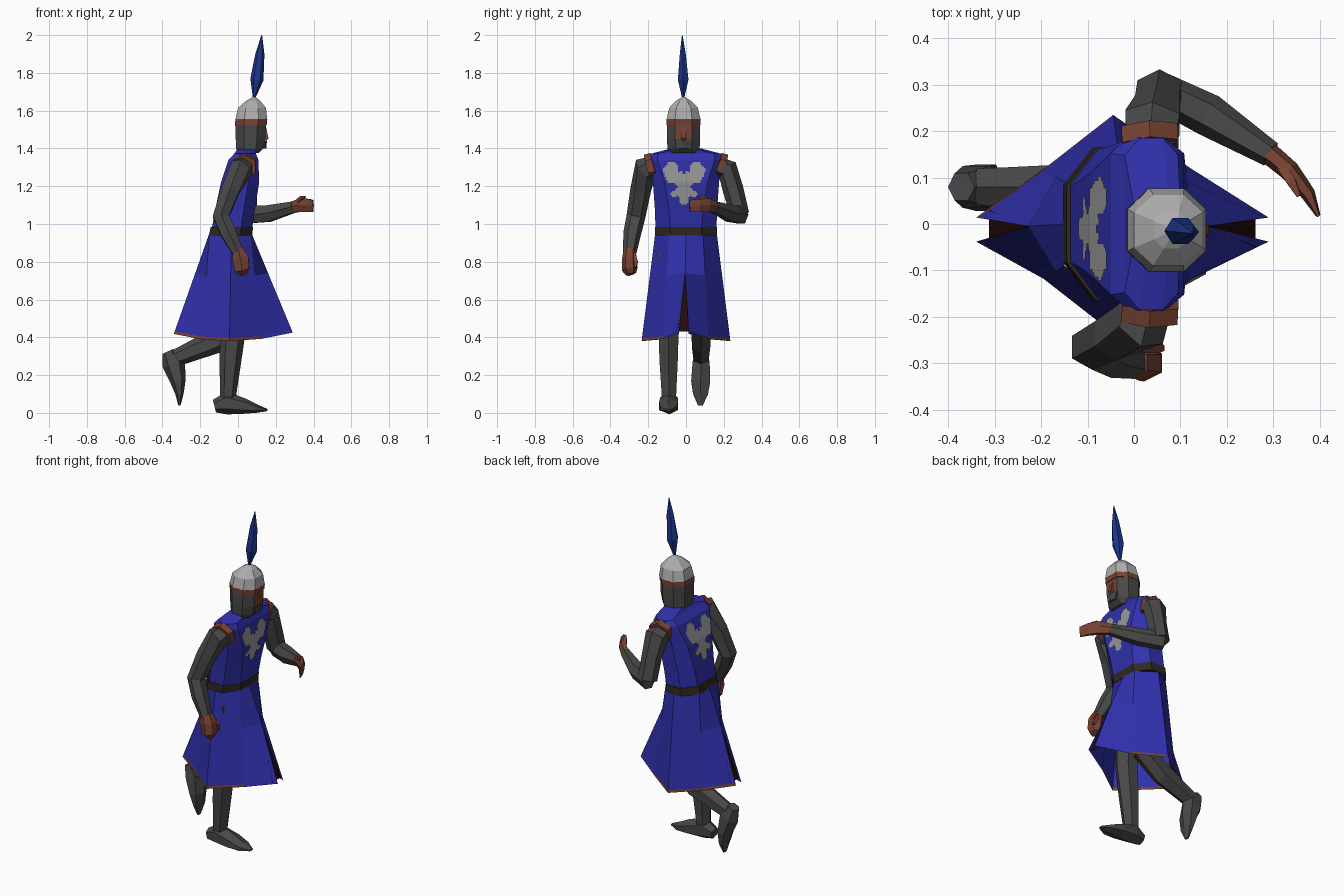
import bpy, bmesh, math
from mathutils import Vector
from mathutils.bvhtree import BVHTree


def mat(name, r, g, b):
    m = bpy.data.materials.new(name)
    m.diffuse_color = (r, g, b, 1)
    return m


BLUE = mat("blue cloth", 0.03, 0.03, 0.42)
STEEL = mat("pale steel", 0.42, 0.42, 0.42)
MAIL = mat("dark mail", 0.065, 0.065, 0.065)
SKIN = mat("red brown", 0.19, 0.055, 0.032)
BELT = mat("belt leather", 0.03, 0.022, 0.014)
DARK = mat("dark slit", 0.018, 0.003, 0.002)
CREST = mat("emblem grey", 0.32, 0.32, 0.32)
PLUME = mat("plume blue", 0.012, 0.035, 0.26)


def build(name, verts, faces, mats, rule=None, fix=True):
    """Mesh object; rule(centre, normal) gives a material index per face."""
    bm = bmesh.new()
    vs = [bm.verts.new(v) for v in verts]
    for f in faces:
        bm.faces.new([vs[i] for i in f])
    if fix:
        bmesh.ops.recalc_face_normals(bm, faces=bm.faces)
    bm.normal_update()
    if rule:
        for f in bm.faces:
            f.material_index = rule(f.calc_center_median(), f.normal)
    me = bpy.data.meshes.new(name)
    bm.to_mesh(me)
    bm.free()
    for m in mats:
        me.materials.append(m)
    bpy.context.collection.objects.link(bpy.data.objects.new(name, me))
    return verts, faces


def loft(name, rings, mats, rule=None, caps=True):
    n = len(rings[0])
    verts = [Vector(p) for r in rings for p in r]
    faces = [(a * n + i, a * n + (i + 1) % n, (a + 1) * n + (i + 1) % n, (a + 1) * n + i)
             for a in range(len(rings) - 1) for i in range(n)]
    if caps:
        faces += [tuple(range(n)), tuple(range(len(verts) - n, len(verts)))]
    return build(name, verts, faces, mats, rule)


def box8(z, xb, xf, hy, f=0.5, yc=0.0):
    """Eight-sided horizontal ring: back x, front x, half width."""
    d = (xf - xb) * 0.28
    half = [(xf, f * hy), (xf - d, hy), (xb + d, hy), (xb, f * hy)]
    return [(x, yc + y, z) for x, y in half] + [(x, yc - y, z) for x, y in reversed(half)]


def tube(name, pts, m, ref=(0, 1, 0), n=6):
    """Tapered limb through (x, y, z, half width along ref, half depth)."""
    ps = [Vector(p[:3]) for p in pts]
    rings = []
    for k, p in enumerate(pts):
        t = Vector()
        if k:
            t += (ps[k] - ps[k - 1]).normalized()
        if k < len(ps) - 1:
            t += (ps[k + 1] - ps[k]).normalized()
        t.normalize()
        u = Vector(ref)
        u = (u - t * u.dot(t)).normalized()
        w = t.cross(u)
        ang = [(i + 0.5) * math.tau / n for i in range(n)]
        rings.append([ps[k] + u * p[3] * math.cos(a) + w * p[4] * math.sin(a) for a in ang])
    loft(name, rings, [m])


# Tunic torso, leaning forward, and belt
torso = loft("tunic_torso", [
    box8(0.94, -0.145, 0.07, 0.16), box8(1.08, -0.12, 0.09, 0.165, 0.55),
    box8(1.22, -0.09, 0.112, 0.175, 0.65), box8(1.34, -0.05, 0.108, 0.19, 0.8),
    box8(1.372, -0.02, 0.095, 0.185, 0.8), box8(1.40, 0.0, 0.10, 0.08)], [BLUE])
loft("belt", [box8(0.94, -0.153, 0.075, 0.165), box8(0.985, -0.145, 0.08, 0.165)], [BELT])

# Emblem on chest and back: small cells laid on the torso surface
half = [(0, 1.262), (0.018, 1.285), (0.03, 1.27), (0.03, 1.30), (0.05, 1.33), (0.085, 1.325),
        (0.115, 1.285), (0.1, 1.25), (0.085, 1.215), (0.05, 1.212), (0.03, 1.195),
        (0.07, 1.165), (0.065, 1.14), (0.03, 1.15), (0.02, 1.11), (0, 1.1)]


def inside(y, z):
    hit = False
    for (ay, az), (by, bz) in zip(half, half[1:] + half[:1]):
        if (az > z) != (bz > z) and y < ay + (z - az) * (by - ay) / (bz - az):
            hit = not hit
    return hit


tree = BVHTree.FromPolygons(*torso)
S = 0.008
for side, label in ((1, "chest_emblem"), (-1, "back_emblem")):
    index, verts, faces = {}, [], []

    def corner(i, j):
        if (i, j) not in index:
            loc = tree.ray_cast(Vector((side, i * S - 0.01, j * S)), Vector((-side, 0, 0)))[0]
            index[i, j] = len(verts)
            verts.append(loc + Vector((side * 0.005, 0, 0)))
        return index[i, j]

    for i in range(-16, 16):
        for j in range(135, 170):
            if inside(abs((i + 0.5) * S), (j + 0.5) * S):
                q = [corner(i, j), corner(i + 1, j), corner(i + 1, j + 1), corner(i, j + 1)]
                faces.append(q if side > 0 else q[::-1])
    build(label, verts, faces, [CREST], fix=False)

# Skirt: two flared halves with a slit front and back, trimmed at the hem
waist = [(0.072, 0), (0.07, 0.09), (-0.035, 0.163), (-0.15, 0.09), (-0.152, 0)]
hem = [(0.29, 0, 0.425), (0.125, 0.118, 0.392), (-0.045, 0.235, 0.38),
       (-0.195, 0.118, 0.39), (-0.34, 0, 0.418)]
levels = [0, 0.4, 0.975, 1]
for s, label in ((1, "skirt_left"), (-1, "skirt_right")):
    verts = []
    for t in levels:
        gap = max(0, t - 0.4) / 0.6 * 0.026
        for k, (w, h) in enumerate(zip(waist, hem)):
            y = w[1] + (h[1] - w[1]) * t
            y = s * (gap if k in (0, 4) else y) - (0.012 * t if k in (0, 4) else 0)
            verts.append((w[0] + (h[0] - w[0]) * t, y, 0.95 + (h[2] - 0.95) * t))
    faces = [(r * 5 + k, r * 5 + k + 1, r * 5 + k + 6, r * 5 + k + 5)
             for r in range(3) for k in range(4)]
    faces = [f[::-1] if s < 0 else f for f in faces]
    build(label, verts, [f[::-1] for f in faces], [BLUE, SKIN],
          lambda c, n: int(c.z < 0.415 and abs(n.z) < 2 and c.z < 0.95 and
                           c.z < 0.43 - 0.0), fix=False)

# Dark lining seen through the slits
for label, x0, x1, x2 in (("front_slit", 0.155, 0.262, 1), ("back_slit", -0.224, -0.312, -1)):
    pts = [(x0, -0.005, 0.742), (x1, 0.03, 0.43), (x1, -0.05, 0.43)]
    build(label, pts, [(0, 2, 1) if x2 > 0 else (0, 1, 2)], [DARK], fix=False)

# Head: mail coif, face, brow band and pointed helmet
Y = -0.013
loft("mail_coif", [
    box8(1.375, 0.0, 0.11, 0.08, yc=Y), box8(1.40, -0.01, 0.135, 0.085, yc=Y),
    box8(1.45, -0.012, 0.145, 0.088, yc=Y), box8(1.53, -0.015, 0.148, 0.088, yc=Y)],
    [MAIL, SKIN], lambda c, n: int(c.z > 1.46 and n.x > 0.9))
loft("brow_band", [box8(1.525, -0.016, 0.152, 0.09, yc=Y),
                   box8(1.555, -0.014, 0.155, 0.09, yc=Y)], [SKIN])
loft("helmet", [
    box8(1.553, -0.014, 0.155, 0.09, yc=Y), box8(1.615, 0.0, 0.148, 0.076, yc=Y),
    box8(1.652, 0.043, 0.118, 0.04, yc=Y), box8(1.675, 0.083, 0.089, 0.003, yc=Y)], [STEEL])
tube("nose", [(0.145, Y, 1.51, 0.01, 0.006), (0.153, Y, 1.455, 0.018, 0.012),
              (0.147, Y, 1.44, 0.012, 0.004)], SKIN, n=4)
tube("chin_mail", [(0.135, Y, 1.44, 0.04, 0.018), (0.135, Y, 1.40, 0.03, 0.015)], MAIL)
tube("plume", [(0.085, -0.015, 1.665, 0.006, 0.006), (0.1, -0.015, 1.765, 0.032, 0.035),
               (0.116, -0.017, 1.9, 0.018, 0.024), (0.126, -0.02, 2.0, 0.002, 0.002)], PLUME)

# Arms: right one hangs, left one is bent across the front
up = (0, 0, 1)
tube("right_arm", [(0.035, -0.17, 1.3, 0.055, 0.06), (0.015, -0.215, 1.29, 0.062, 0.07),
                   (-0.04, -0.24, 1.18, 0.055, 0.055), (-0.09, -0.265, 1.04, 0.05, 0.05),
                   (-0.05, -0.285, 0.95, 0.047, 0.047), (0.0, -0.298, 0.85, 0.034, 0.036)],
     MAIL, (1, 0, 0))
tube("left_arm", [(0.035, 0.17, 1.3, 0.06, 0.055), (0.04, 0.22, 1.285, 0.068, 0.06),
                  (0.05, 0.25, 1.18, 0.055, 0.055), (0.055, 0.285, 1.05, 0.055, 0.05)],
     MAIL, (1, 0, 0))
tube("left_forearm", [(0.04, 0.295, 1.05, 0.055, 0.04), (0.16, 0.235, 1.055, 0.05, 0.046),
                      (0.295, 0.15, 1.09, 0.034, 0.028)], MAIL, up)
for s, label in ((-1, "right"), (1, "left")):
    tube(label + "_shoulder_trim", [(0.035, s * 0.17, 1.312, 0.07, 0.067),
                                    (0.033, s * 0.205, 1.302, 0.07, 0.067)], SKIN, (1, 0, 0))

# Hands and thumbs
tube("right_hand", [(0.0, -0.298, 0.865, 0.034, 0.032), (0.012, -0.3, 0.82, 0.05, 0.038),
                    (0.022, -0.298, 0.76, 0.045, 0.042), (0.03, -0.29, 0.735, 0.022, 0.028)],
     SKIN, (1, 0, 0))
tube("right_thumb", [(0.02, -0.28, 0.85, 0.014, 0.014), (0.05, -0.265, 0.8, 0.016, 0.014),
                     (0.06, -0.268, 0.77, 0.008, 0.008)], SKIN, (1, 0, 0), 4)
tube("left_hand", [(0.285, 0.157, 1.088, 0.032, 0.024), (0.335, 0.115, 1.1, 0.042, 0.022),
                   (0.375, 0.065, 1.098, 0.04, 0.016), (0.397, 0.018, 1.095, 0.036, 0.005)],
     SKIN, up)
tube("left_thumb", [(0.31, 0.135, 1.11, 0.016, 0.014), (0.34, 0.09, 1.14, 0.014, 0.014),
                    (0.355, 0.06, 1.145, 0.006, 0.006)], SKIN, up, 4)

# Legs: right one stands, left one is lifted behind
tube("right_leg", [(-0.03, -0.085, 0.85, 0.075, 0.08), (-0.025, -0.092, 0.45, 0.062, 0.068),
                   (-0.04, -0.092, 0.28, 0.056, 0.058), (-0.055, -0.09, 0.06, 0.042, 0.04)], MAIL)
tube("right_foot", [(-0.125, -0.09, 0.036, 0.034, 0.034), (-0.06, -0.09, 0.052, 0.054, 0.06),
                    (0.03, -0.092, 0.036, 0.058, 0.042), (0.10, -0.094, 0.022, 0.05, 0.022),
                    (0.155, -0.095, 0.015, 0.015, 0.006)], MAIL)
tube("left_leg", [(-0.04, 0.08, 0.85, 0.075, 0.08), (-0.005, 0.08, 0.46, 0.06, 0.065),
                  (-0.13, 0.08, 0.375, 0.056, 0.065), (-0.33, 0.08, 0.29, 0.045, 0.045)], MAIL)
tube("left_foot", [(-0.372, 0.08, 0.325, 0.034, 0.032), (-0.34, 0.08, 0.26, 0.052, 0.062),
                   (-0.318, 0.078, 0.17, 0.058, 0.042), (-0.31, 0.077, 0.1, 0.046, 0.022),
                   (-0.31, 0.076, 0.04, 0.015, 0.006)], MAIL)
